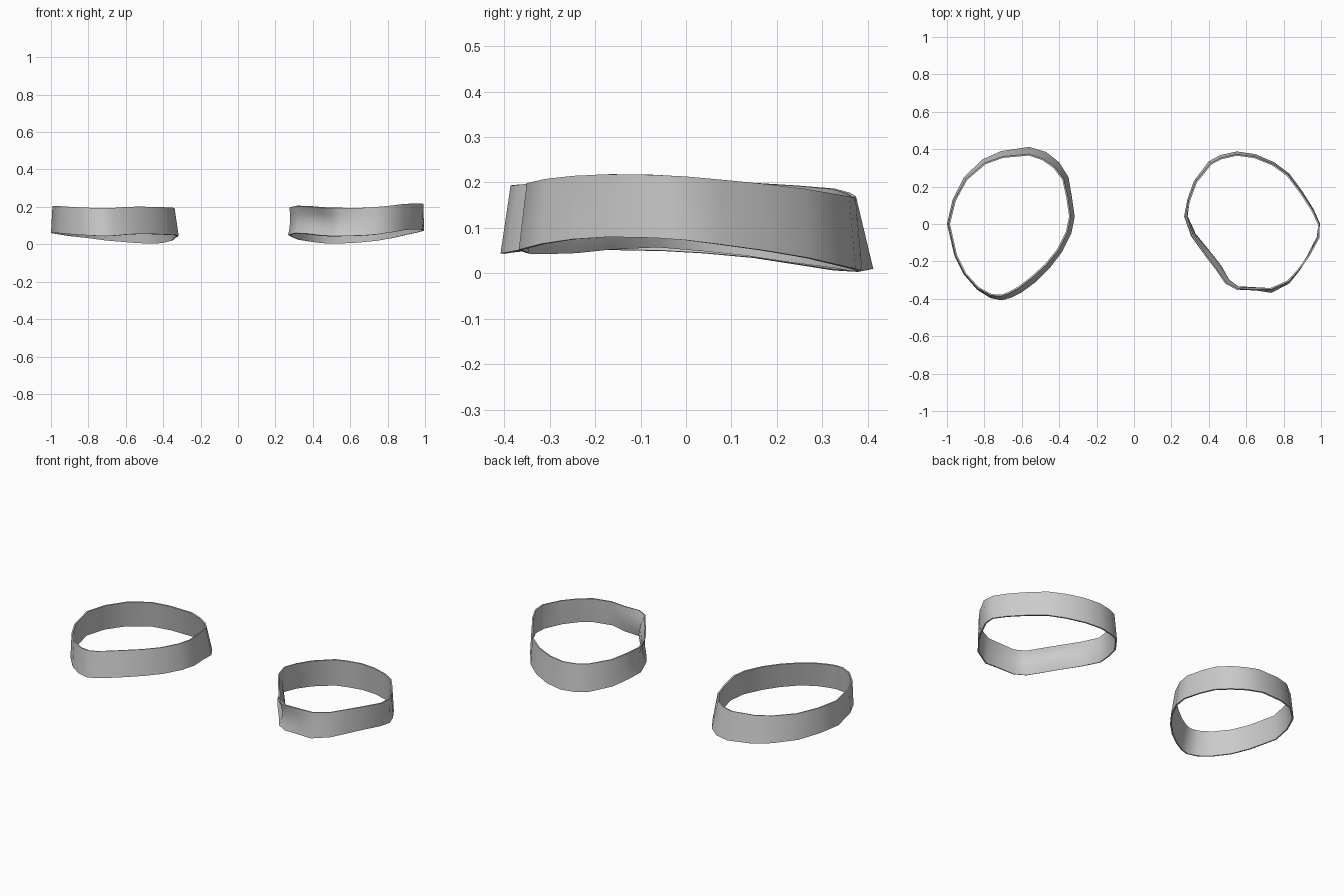
import bpy, bmesh
from mathutils import Vector

grey = bpy.data.materials.new("plain grey")
grey.diffuse_color = (0.6, 0.6, 0.6, 1)

ROWS = 4
THICK = 0.008

# Outline of the lower rim, clockwise from the left side:
# (x, y, rim height, how far the top edge leans inward, dent at mid-height)
left_outline = [
    (-1.0, 0.0, .06, .008, 0), (-.97, .13, .055, .01, 0), (-.91, .25, .045, .015, 0),
    (-.81, .345, .035, .022, 0), (-.71, .39, .022, .03, 0), (-.56, .412, .01, .038, 0),
    (-.47, .385, .005, .04, 0), (-.40, .33, .008, .035, 0), (-.35, .25, .02, .028, 0),
    (-.333, .15, .035, .022, 0), (-.317, .04, .045, .022, 0), (-.335, -.05, .05, .022, 0),
    (-.385, -.15, .052, .022, 0), (-.45, -.235, .055, .025, 0), (-.525, -.31, .056, .03, 0),
    (-.6, -.365, .052, .028, 0), (-.66, -.395, .046, .025, 0), (-.71, -.408, .044, .022, 0),
    (-.77, -.395, .046, .014, 0), (-.84, -.35, .05, .008, 0), (-.91, -.27, .055, .006, 0),
    (-.96, -.17, .06, .006, 0)]
right_outline = [
    (.268, .04, .05, .006, .008), (.285, .13, .04, .008, 0), (.32, .23, .025, .01, 0),
    (.40, .335, .012, .014, 0), (.46, .368, .006, .015, 0), (.55, .388, .005, .015, 0),
    (.65, .373, .01, .014, 0), (.75, .33, .02, .012, 0), (.83, .27, .034, .01, 0),
    (.90, .175, .05, .008, 0), (.96, .08, .063, .006, 0), (.995, 0, .073, .004, 0),
    (.985, -.07, .078, -.008, 0), (.935, -.17, .08, -.004, 0), (.885, -.25, .075, .004, 0),
    (.83, -.318, .065, .01, 0), (.735, -.368, .052, .018, 0), (.65, -.355, .046, .006, .006),
    (.55, -.352, .045, 0, .012), (.49, -.315, .045, -.004, .02), (.44, -.245, .048, -.002, .028),
    (.38, -.17, .056, 0, .028), (.305, -.065, .06, .004, .018)]


def make_band(name, outline):
    """Thin closed strap whose wall follows the outline."""
    bm = bmesh.new()
    n = len(outline)
    rings = []
    for r in range(ROWS + 1):
        t = r / ROWS
        ring = []
        for i, (x, y, z, lean, dent) in enumerate(outline):
            a, b = outline[i - 1], outline[(i + 1) % n]
            inward = Vector((b[1] - a[1], a[0] - b[0], 0)).normalized()
            p = Vector((x, y, z + t * (0.162 - 0.3 * z)))
            p += inward * (lean * t + dent * 4 * t * (1 - t))
            ring.append(bm.verts.new(p))
        rings.append(ring)
    for lo, hi in zip(rings, rings[1:]):
        for i in range(n):
            j = (i + 1) % n
            bm.faces.new((lo[j], lo[i], hi[i], hi[j]))
    bm.normal_update()
    me = bpy.data.meshes.new(name)
    bm.to_mesh(me)
    bm.free()
    me.materials.append(grey)
    ob = bpy.data.objects.new(name, me)
    bpy.context.collection.objects.link(ob)
    # thin wall, grown toward the inside
    mod = ob.modifiers.new("wall", 'SOLIDIFY')
    mod.thickness = THICK
    mod.offset = -1
    bpy.context.view_layer.objects.active = ob
    ob.select_set(True)
    bpy.ops.object.modifier_apply(modifier="wall")
    bpy.ops.object.shade_smooth_by_angle(angle=0.7)
    ob.select_set(False)


make_band("left_band", left_outline)
make_band("right_band", right_outline)
